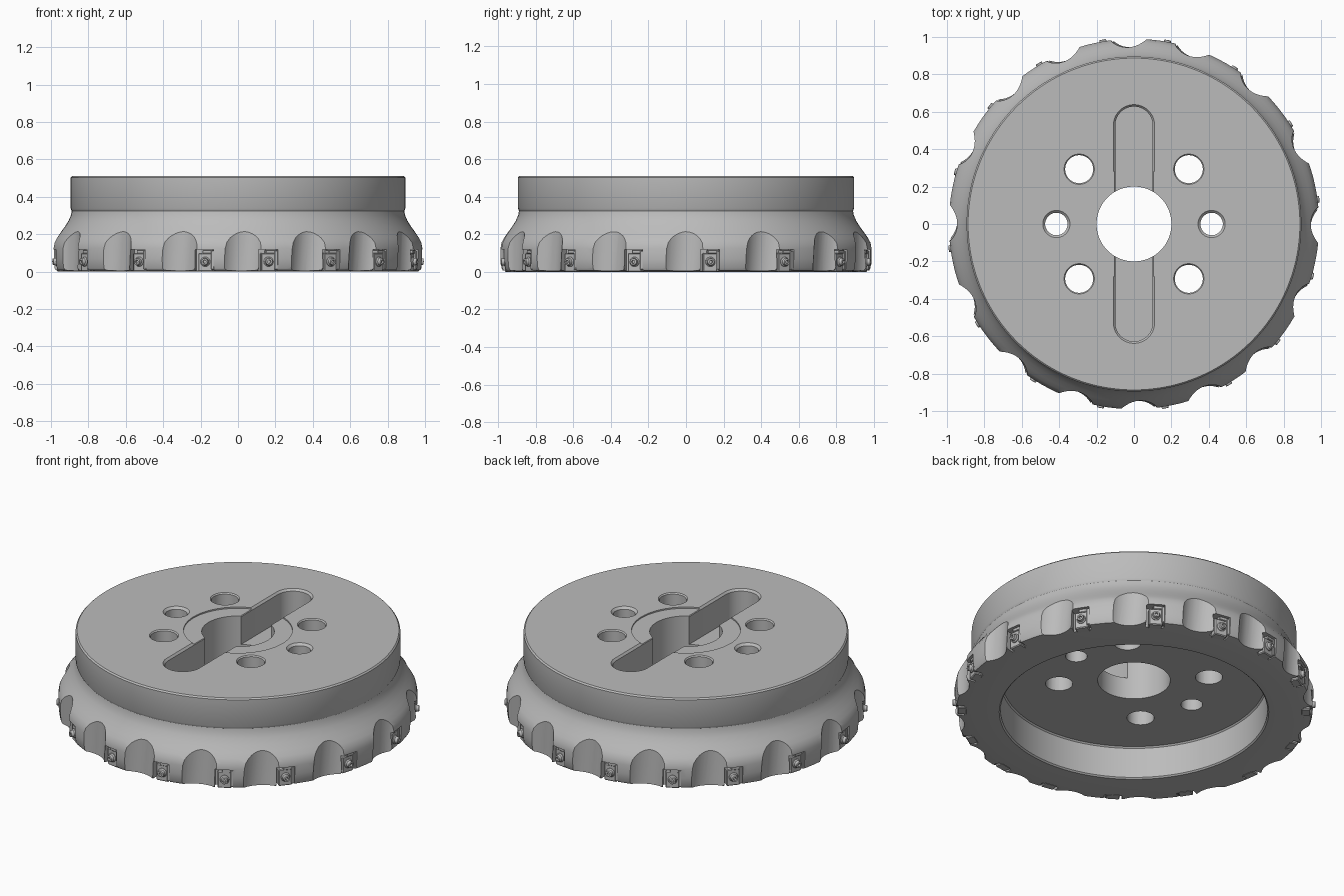
import bpy, bmesh, math
from mathutils import Matrix, Vector

cube = bpy.data.objects.get("Cube")
if cube:
    bpy.data.objects.remove(cube, do_unlink=True)

steel = bpy.data.materials.new("grey_steel")
steel.use_nodes = True
steel.diffuse_color = (0.5, 0.5, 0.5, 1)
bsdf = next(n for n in steel.node_tree.nodes if n.type == 'BSDF_PRINCIPLED')
bsdf.inputs["Base Color"].default_value = (0.5, 0.5, 0.5, 1)

# Tooth angles: unequal pitch, repeated on the opposite half
HALF = [8, 33, 57.5, 80, 100, 121, 141, 164]
TEETH = [a + k for k in (0, 180) for a in HALF]


def make_object(name, bm):
    bmesh.ops.recalc_face_normals(bm, faces=bm.faces)
    mesh = bpy.data.meshes.new(name)
    bm.to_mesh(mesh)
    bm.free()
    mesh.materials.append(steel)
    ob = bpy.data.objects.new(name, mesh)
    bpy.context.collection.objects.link(ob)
    return ob


def select_only(ob):
    bpy.ops.object.select_all(action='DESELECT')
    ob.select_set(True)
    bpy.context.view_layer.objects.active = ob


def loft(bm, levels, half_len=0, matrix=Matrix(), seg=32):
    """Closed round or slot-shaped column; levels are (z, radius)."""
    rings = []
    for z, r in levels:
        ring = []
        for i in range(seg):
            a = 2 * math.pi * (i + 0.5) / seg
            y = r * math.sin(a)
            y += math.copysign(half_len, y)
            ring.append(bm.verts.new(matrix @ Vector((r * math.cos(a), y, z))))
        rings.append(ring)
    for lo, hi in zip(rings, rings[1:]):
        for i in range(seg):
            j = (i + 1) % seg
            bm.faces.new((lo[i], lo[j], hi[j], hi[i]))
    bm.faces.new(rings[0][::-1])
    bm.faces.new(rings[-1])


def box(bm, lo, hi, matrix=Matrix(), bevel=0):
    size = [b - a for a, b in zip(lo, hi)]
    mid = [(a + b) / 2 for a, b in zip(lo, hi)]
    m = matrix @ Matrix.Translation(mid) @ Matrix.Diagonal((*size, 1))
    verts = bmesh.ops.create_cube(bm, size=1, matrix=m)["verts"]
    if bevel:
        edges = list({e for v in verts for e in v.link_edges})
        bmesh.ops.bevel(bm, geom=edges, offset=bevel, segments=1, affect='EDGES')


def spin(deg):
    return Matrix.Rotation(math.radians(deg), 4, 'Z')


# Cutter body: closed lathe profile (radius, height)
profile = [(0.2, 0.2), (0.727, 0.2), (0.735, 0.192), (0.735, 0.008), (0.743, 0),
           (0.91, 0), (0.978, 0.008), (0.985, 0.02), (0.99, 0.07), (0.99, 0.125),
           (0.984, 0.155), (0.97, 0.18), (0.95, 0.207), (0.926, 0.24), (0.906, 0.272),
           (0.893, 0.302), (0.889, 0.325), (0.895, 0.338), (0.895, 0.502), (0.887, 0.51),
           (0.3, 0.51), (0.3, 0.502), (0.2, 0.502)]
SEG = 144
bm = bmesh.new()
rings = [[bm.verts.new((r * math.cos(2 * math.pi * i / SEG),
                        r * math.sin(2 * math.pi * i / SEG), z))
          for i in range(SEG)] for r, z in profile]
for a, b in zip(rings, rings[1:] + rings[:1]):
    for i in range(SEG):
        j = (i + 1) % SEG
        bm.faces.new((a[i], a[j], b[j], b[i]))
body = make_object("cutter_body", bm)


def cut(name, bm):
    tool = make_object(name, bm)
    tool.hide_render = True
    select_only(body)
    mod = body.modifiers.new(name, 'BOOLEAN')
    mod.operation = 'DIFFERENCE'
    mod.solver = 'EXACT'
    mod.object = tool
    bpy.ops.object.modifier_apply(modifier=name)
    bpy.data.objects.remove(tool, do_unlink=True)


# Drive slot across the bore, with a chamfered rim
bm = bmesh.new()
loft(bm, [(0.33, 0.1), (0.498, 0.1), (0.512, 0.112), (0.56, 0.112)], half_len=0.528, seg=48)
cut("drive_slot", bm)

# Bolt holes and two smaller pin holes
bm = bmesh.new()
for sx in (-1, 1):
    for sy in (-1, 1):
        loft(bm, [(0.1, 0.075), (0.503, 0.075), (0.512, 0.083), (0.56, 0.083)],
             matrix=Matrix.Translation((sx * 0.293, sy * 0.293, 0)))
    loft(bm, [(0.1, 0.06), (0.497, 0.06), (0.512, 0.075), (0.56, 0.075)],
         matrix=Matrix.Translation((sx * 0.415, 0, 0)))
cut("bolt_holes", bm)

# Chip flutes, leaning slightly towards their inserts
bm = bmesh.new()
for a in TEETH:
    lean = Matrix.Rotation(math.radians(-5), 4, 'X')
    loft(bm, [(-0.1, 0.135), (0.27, 0.135)],
         matrix=spin(a - 8.7) @ Matrix.Translation((1.08, -0.005, 0)) @ lean, seg=48)
cut("chip_flutes", bm)

# Insert pockets in the rim
bm = bmesh.new()
for a in TEETH:
    box(bm, (0.935, -0.06, -0.05), (1.1, 0.042, 0.118), spin(a))
cut("insert_pockets", bm)

select_only(body)
bpy.ops.object.shade_smooth_by_angle(angle=math.radians(28))

# Cutting insert with its seat and clamp screw, pointing along +x
bm = bmesh.new()
box(bm, (0.92, -0.045, 0.0), (0.972, 0.032, 0.1), bevel=0.005)      # insert
box(bm, (0.92, 0.026, 0.012), (0.982, 0.043, 0.112), bevel=0.003)   # seat
box(bm, (0.92, -0.02, 0.096), (0.978, 0.034, 0.116), bevel=0.003)   # top stop
axis = Matrix.Translation((0, -0.006, 0.053)) @ Matrix.Rotation(math.pi / 2, 4, 'Y')
loft(bm, [(0.95, 0.026), (0.976, 0.026), (0.982, 0.02), (0.998, 0.018),
          (1.0, 0.015), (1.0, 0.009), (0.988, 0.008)], matrix=axis, seg=18)
insert = make_object("insert_01", bm)
select_only(insert)
bpy.ops.object.shade_smooth_by_angle(angle=math.radians(25))

# One insert per tooth, sharing the mesh
for n, a in enumerate(TEETH):
    ob = insert if n == 0 else bpy.data.objects.new(f"insert_{n + 1:02d}", insert.data)
    if n:
        bpy.context.collection.objects.link(ob)
    ob.rotation_euler.z = math.radians(a)
